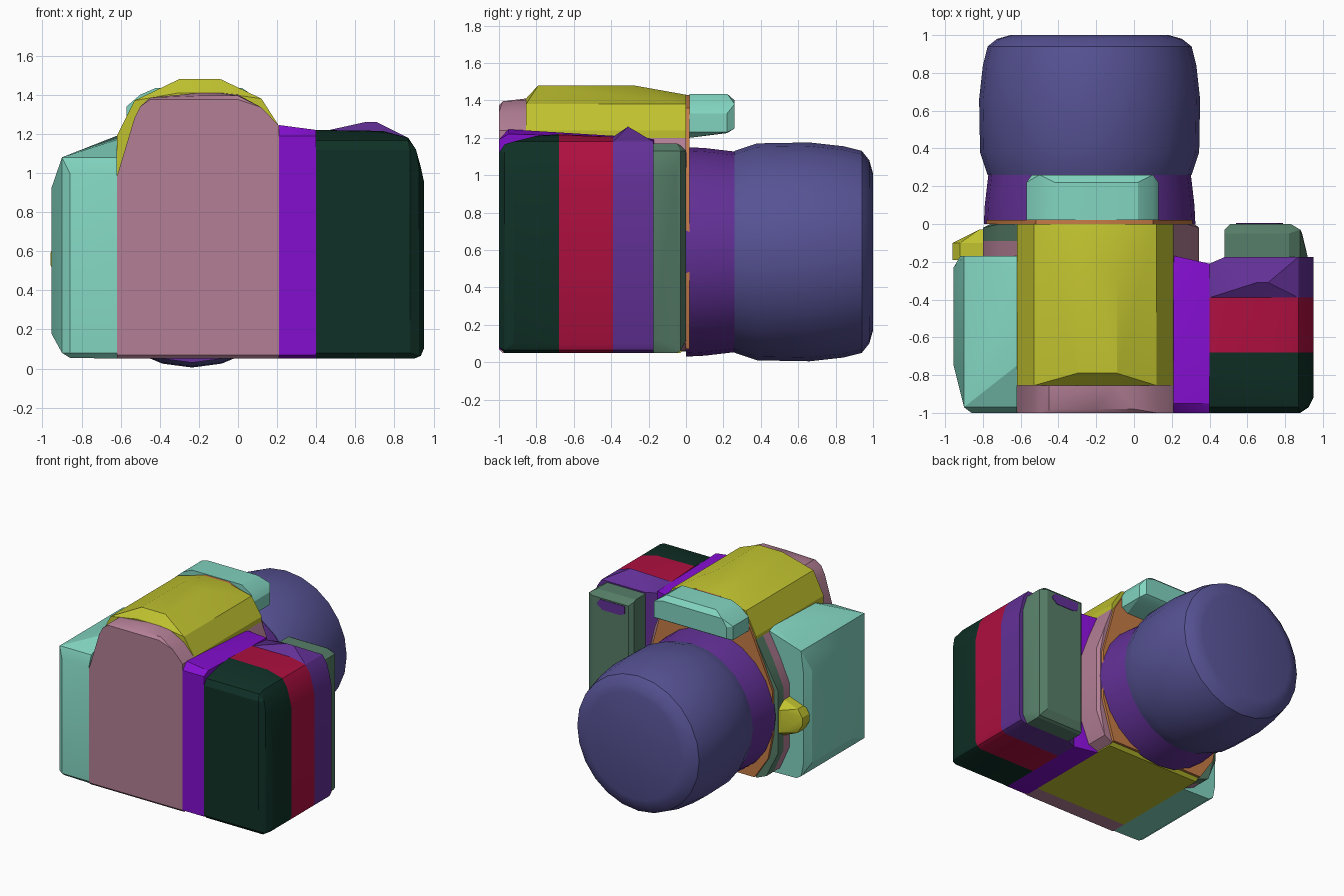
import bpy, bmesh, math

cube = bpy.data.objects.get("Cube")
if cube:
    bpy.data.objects.remove(cube, do_unlink=True)


def material(name, rgb):
    lin = [((c / 255 + 0.055) / 1.055) ** 2.4 if c > 10 else c / 255 / 12.92 for c in rgb]
    m = bpy.data.materials.new(name)
    m.use_nodes = True
    m.diffuse_color = (*lin, 1)
    m.node_tree.nodes["Principled BSDF"].inputs["Base Color"].default_value = (*lin, 1)
    return m


TEAL = material("teal", (130, 212, 192))
PINK = material("dusty_pink", (179, 127, 149))
VIOLET = material("violet", (132, 14, 208))
DARK = material("dark_green", (15, 48, 38))
CRIMSON = material("crimson", (174, 15, 64))
PURPLE = material("purple", (98, 48, 150))
SAGE = material("sage_green", (86, 126, 104))
YELLOW = material("yellow", (192, 194, 47))
ORANGE = material("orange", (198, 124, 70))
INDIGO = material("indigo", (86, 82, 148))


def finish(name, bm, mat):
    bmesh.ops.recalc_face_normals(bm, faces=bm.faces)
    mesh = bpy.data.meshes.new(name)
    bm.to_mesh(mesh)
    bm.free()
    mesh.materials.append(mat)
    ob = bpy.data.objects.new(name, mesh)
    bpy.context.collection.objects.link(ob)
    bpy.ops.object.select_all(action='DESELECT')
    ob.select_set(True)
    bpy.context.view_layer.objects.active = ob
    bpy.ops.object.shade_smooth_by_angle(angle=math.radians(25))
    return ob


def slab(name, mat, profile, sections, extra=()):
    """Convex solid: an (x, z) profile placed at each y, clipped to xmin, xmax, zmin, zmax."""
    pts = set(extra)
    for y, lim in sections:
        for x, z in profile:
            x = min(max(x, lim.get("x0", -9)), lim.get("x1", 9))
            z = min(max(z, lim.get("z0", -9)), lim.get("z1", 9))
            pts.add((x, y, z))
    bm = bmesh.new()
    verts = [bm.verts.new(p) for p in sorted(pts)]
    res = bmesh.ops.convex_hull(bm, input=verts)
    loose = [v for v in bm.verts if not v.link_faces]
    bmesh.ops.delete(bm, geom=loose, context='VERTS')
    bmesh.ops.dissolve_limit(bm, angle_limit=math.radians(1), verts=bm.verts, edges=bm.edges)
    return finish(name, bm, mat)


def barrel(name, mat, rings, cx=-0.235, cz=0.59, n=24):
    """Round solid along y from (y, radius) rings, capped at both ends."""
    bm = bmesh.new()
    loops = []
    for y, r in rings:
        loops.append([bm.verts.new((cx + r * math.cos(2 * math.pi * i / n), y,
                                    cz + r * math.sin(2 * math.pi * i / n))) for i in range(n)])
    for a, b in zip(loops, loops[1:]):
        for i in range(n):
            j = (i + 1) % n
            bm.faces.new((a[i], a[j], b[j], b[i]))
    bm.faces.new(loops[0])
    bm.faces.new(loops[-1])
    return finish(name, bm, mat)


# Lens
barrel("lens_neck", PURPLE, [(0.0, 0.56), (0.1, 0.555), (0.27, 0.535)])
barrel("lens_barrel", INDIGO, [(0.26, 0.54), (0.38, 0.58), (0.66, 0.585), (0.84, 0.565),
                               (0.94, 0.54), (0.98, 0.49), (1.0, 0.42)])

# Central body with the viewfinder hump
hump = [(-0.62, 0.05), (-0.62, 1.19), (-0.53, 1.37), (-0.3, 1.48), (-0.09, 1.48),
        (0.12, 1.38), (0.21, 1.24), (0.21, 0.05)]
slab("body_core", YELLOW, hump,
     [(-0.855, {"z1": 1.41}), (-0.79, {}), (-0.28, {}), (-0.03, {"z1": 1.435}),
      (0.0, {"z1": 1.43, "z0": 0.08})])

back = [(-0.62, 0.05), (-0.62, 0.98), (-0.53, 1.28), (-0.5, 1.34), (-0.45, 1.385), (-0.2, 1.41),
        (-0.1, 1.41), (0.0, 1.4), (0.12, 1.335), (0.21, 1.24), (0.21, 0.05)]
slab("body_back", PINK, back,
     [(-1.0, {"z1": 1.375, "z0": 0.07}), (-0.98, {"z1": 1.395}), (-0.855, {})])

slab("lens_mount_plate", ORANGE,
     [(-0.62, 0.07), (-0.74, 0.25), (-0.78, 0.45), (-0.78, 0.8), (-0.58, 1.25), (-0.52, 1.36),
      (-0.3, 1.43), (-0.1, 1.43), (0.1, 1.36), (0.2, 1.2), (0.31, 0.8), (0.31, 0.4), (0.21, 0.07)],
     [(0.0, {}), (0.02, {})])

# Flash housing overhanging the lens
slab("flash_housing", TEAL,
     [(-0.57, 1.23), (-0.57, 1.34), (-0.5, 1.4), (-0.42, 1.435), (0.02, 1.435), (0.1, 1.38),
      (0.13, 1.33), (0.13, 1.23), (0.08, 1.2), (-0.52, 1.2)],
     [(0.02, {}), (0.22, {"z0": 1.225}),
      (0.26, {"z0": 1.25, "z1": 1.4, "x0": -0.54, "x1": 0.1})])

# Fillers beside the lens mount
side = [(0.0, 0.06), (0.07, 0.1), (0.135, 0.3), (0.135, 0.82), (0.07, 1.02), (0.0, 1.2)]
slab("mount_flank_left", PINK, [(0.21 + x, z) for x, z in side],
     [(-0.2, {}), (-0.02, {}), (0.0, {"x1": 0.32})])
flank = [(-0.62 - x * 1.33, z * 0.97) for x, z in side]
slab("mount_flank_right_rear", PINK, flank, [(-0.18, {}), (-0.09, {})])
slab("mount_flank_right_front", SAGE, flank, [(-0.09, {}), (-0.02, {}), (0.0, {"x0": -0.76})])

# Release knob
slab("release_knob", YELLOW,
     [(-0.78, 0.4), (-0.92, 0.46), (-0.96, 0.53), (-0.96, 0.59), (-0.92, 0.65), (-0.78, 0.7)],
     [(-0.19, {}), (-0.1, {}), (-0.03, {"x0": -0.82, "z0": 0.45, "z1": 0.64})])

# Right side block
slab("side_block", TEAL,
     [(-0.62, 0.05), (-0.86, 0.055), (-0.9, 0.08), (-0.955, 0.18), (-0.955, 0.92),
      (-0.9, 1.08), (-0.62, 1.19)],
     [(-1.0, {"x0": -0.86, "z1": 1.0, "z0": 0.08}), (-0.97, {"x0": -0.9, "z1": 1.08}),
      (-0.75, {"z1": 1.17}), (-0.23, {}), (-0.17, {"x0": -0.92, "z1": 1.17})])

# Join between body and grip
slab("grip_join", VIOLET, [(0.21, 0.05), (0.21, 1.245), (0.4, 1.22), (0.4, 0.05)],
     [(-1.0, {"z1": 1.19, "z0": 0.07}), (-0.95, {}), (-0.21, {"z1": 1.2}),
      (-0.17, {"x1": 0.22, "z1": 1.19})])

# Grip made of slices sharing one rounded outline
grip = [(0.4, 0.05), (0.4, 1.22), (0.74, 1.215), (0.87, 1.18), (0.91, 1.12), (0.935, 1.03),
        (0.95, 0.96), (0.95, 0.1), (0.935, 0.065), (0.9, 0.05)]
slab("grip_rear", DARK, grip,
     [(-1.0, {"x1": 0.88, "z1": 1.12, "z0": 0.08}), (-0.97, {"x1": 0.925, "z1": 1.165}),
      (-0.92, {"z1": 1.18}), (-0.8, {"z1": 1.21}), (-0.68, {})])
slab("grip_middle", CRIMSON, grip, [(-0.68, {}), (-0.39, {"z1": 1.205})])
slab("grip_front", PURPLE, grip,
     [(-0.39, {"z1": 1.205}), (-0.21, {"z1": 1.185}), (-0.175, {"x0": 0.48, "z1": 1.18})],
     extra=[(0.65, -0.31, 1.26), (0.71, -0.31, 1.26)])
slab("grip_nose", SAGE,
     [(0.48, 0.05), (0.48, 1.17), (0.82, 1.17), (0.88, 1.13), (0.92, 1.0), (0.92, 0.12),
      (0.88, 0.05)],
     [(-0.175, {}), (-0.05, {"x1": 0.89}),
      (-0.03, {"x1": 0.88, "z1": 1.16, "z0": 0.06}),
      (0.0, {"x0": 0.51, "x1": 0.83, "z0": 0.12, "z1": 1.13})])

# Small window on the grip nose
slab("grip_window", PURPLE,
     [(0.54, 1.06), (0.54, 1.12), (0.76, 1.12), (0.79, 1.08), (0.74, 1.04), (0.58, 1.04)],
     [(-0.002, {}), (0.004, {})])
